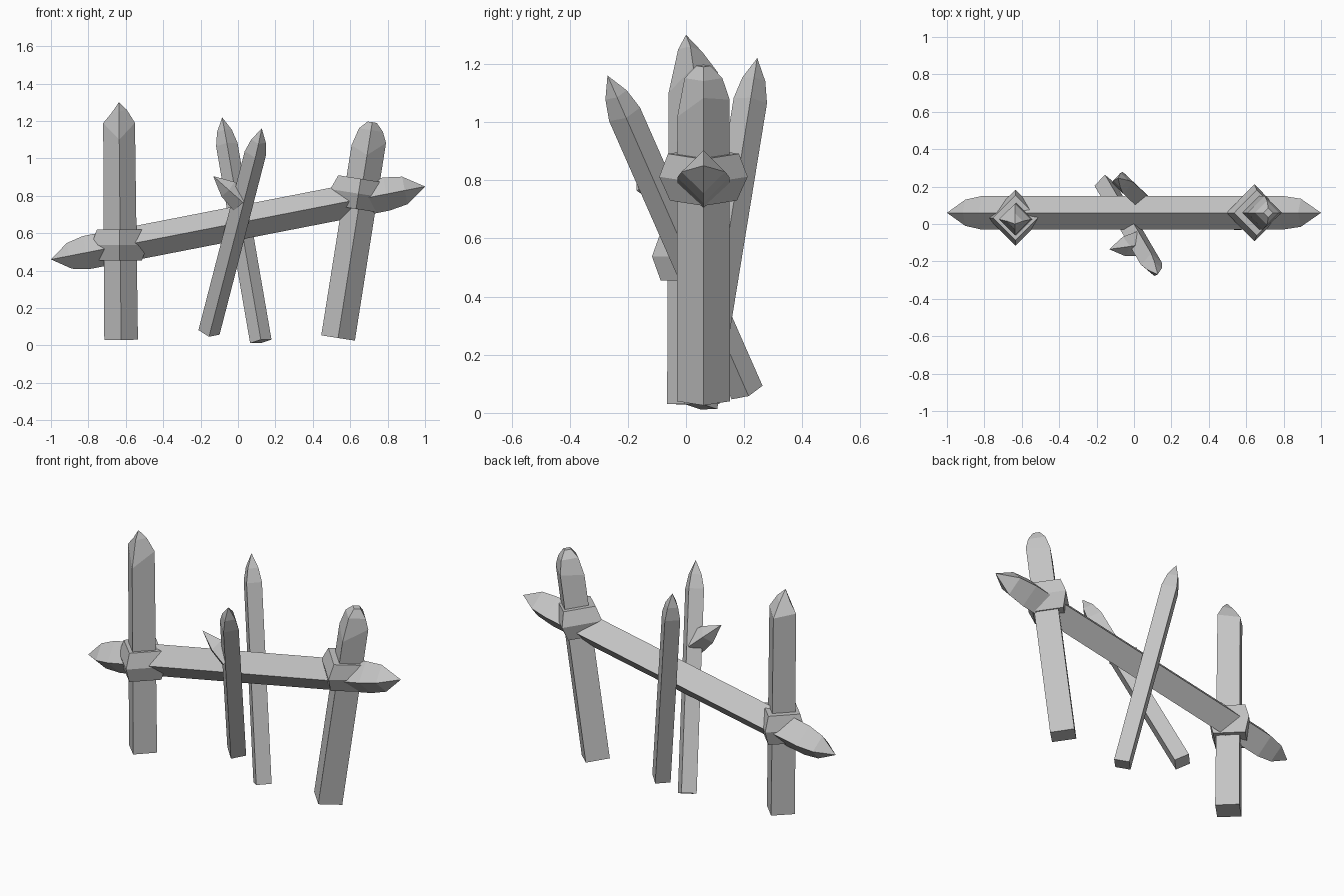
import bpy
import bmesh
from mathutils import Vector

old = bpy.data.objects.get("Cube")
if old:
    bpy.data.objects.remove(old, do_unlink=True)

grey = bpy.data.materials.new("plain_grey")
grey.use_nodes = True
grey.diffuse_color = (0.55, 0.55, 0.55, 1)
grey.node_tree.nodes["Principled BSDF"].inputs["Base Color"].default_value = (0.55, 0.55, 0.55, 1)

X, Y, Z = Vector((1, 0, 0)), Vector((0, 1, 0)), Vector((0, 0, 1))


def beam(name, start, end, rings, ref=X):
    """Four-sided beam along start-end. Each ring is (distance, radius, side shift);
    distance may be four values, one per corner. Radius 0 closes in a point."""
    start, end = Vector(start), Vector(end)
    axis = (end - start).normalized()
    u = (ref - axis * ref.dot(axis)).normalized()
    v = axis.cross(u)
    bm = bmesh.new()
    loops = []
    for dist, radius, *shift in rings:
        dists = dist if isinstance(dist, tuple) else (dist,) * 4
        centre = start + v * (shift[0] if shift else 0)
        if radius == 0:
            loops.append([bm.verts.new(centre + axis * dists[0])])
        else:
            loops.append([bm.verts.new(centre + axis * d + c * radius)
                          for d, c in zip(dists, (u, v, -u, -v))])
    for a, b in zip(loops, loops[1:]):
        for i in range(4):
            j = (i + 1) % 4
            corners = [a[i % len(a)], a[j % len(a)], b[j % len(b)], b[i % len(b)]]
            bm.faces.new(list(dict.fromkeys(corners)))
    for loop in (loops[0], loops[-1]):
        if len(loop) == 4:
            bm.faces.new(loop)
    bmesh.ops.recalc_face_normals(bm, faces=bm.faces[:])
    mesh = bpy.data.meshes.new(name)
    bm.to_mesh(mesh)
    bm.free()
    mesh.materials.append(grey)
    obj = bpy.data.objects.new(name, mesh)
    bpy.context.collection.objects.link(obj)
    return obj


def length(a, b):
    return (Vector(b) - Vector(a)).length


# Upright post with an uneven carved point
beam("right_post", (-0.625, 0.025, 0.03), (-0.637, 0.025, 1.3),
     [(0, 0.09), ((1.16, 1.14, 1.16, 1.07), 0.085),
      ((1.23, 1.21, 1.21, 1.22), 0.042, -0.01), (1.27, 0, -0.025)])

# Leaning post with a blunt top
beam("left_post", (0.535, 0.06, 0.04), (0.718, 0.06, 1.195),
     [(0, 0.091), ((1.07, 1.05, 1.03, 0.99), 0.09),
      (1.125, 0.065), (1.168, 0.025)])

# Sloping rail pointed at both ends
a, b = (-1, 0.06, 0.46), (1, 0.06, 0.85)
n = length(a, b)
beam("rail", a, b,
     [(0, 0), (0.1, 0.07), (0.19, 0.09), (n - 0.21, 0.09), (n - 0.11, 0.075), (n, 0)], Z)

# Bindings where the rail meets the posts
band = [(-0.083, 0.12), (0, 0.15), (0.083, 0.12)]
beam("right_binding", (-0.634, 0.033, 0.538), (-0.634, 0.033, 1), band)
beam("left_binding", (0.644, 0.06, 0.812), (0.8, 0.06, 1.8),
     [(-0.083, 0.115), (0, 0.152), (0.08, 0.122)])

# Crossed thin stakes
for name, a, b in (("front_stake", (-0.155, 0.21, 0.07), (0.127, -0.27, 1.16)),
                   ("back_stake", (0.122, 0.05, 0.022), (-0.085, 0.245, 1.22))):
    n = length(a, b)
    beam(name, a, b, [(0, 0.058), (n - 0.15, 0.058), (n - 0.075, 0.04), (n, 0)])

# Broken twig on the front stake
beam("twig", (0.02, -0.105, 0.77), (-0.132, -0.135, 0.905),
     [(0, 0.065), (0.1, 0.052), (0.206, 0)], Y)
